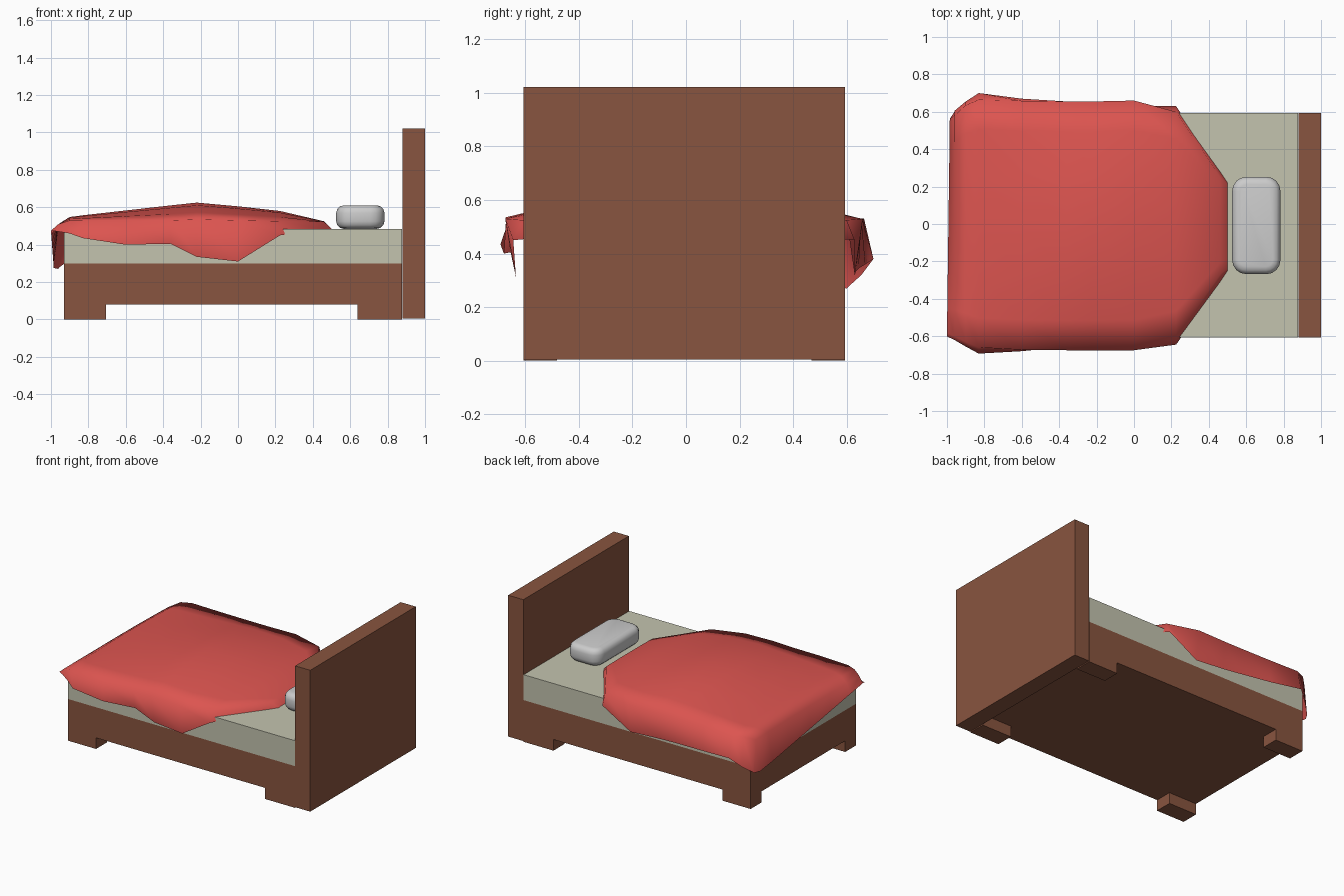
import bpy, bmesh

if "Cube" in bpy.data.objects:
    bpy.data.objects.remove(bpy.data.objects["Cube"])

def material(name, rgb):
    m = bpy.data.materials.new(name)
    m.diffuse_color = (*rgb, 1)
    m.use_nodes = True
    m.node_tree.nodes["Principled BSDF"].inputs["Base Color"].default_value = m.diffuse_color
    return m

wood = material("wood", (0.25, 0.09, 0.05))
cream = material("cream", (0.55, 0.55, 0.43))
red = material("red", (0.72, 0.09, 0.08))

def box(name, lo, hi, mat=None):
    bpy.ops.mesh.primitive_cube_add(size=1, location=[(a + b) / 2 for a, b in zip(lo, hi)])
    ob = bpy.context.object
    ob.name = name
    ob.scale = [b - a for a, b in zip(lo, hi)]
    bpy.ops.object.transform_apply(location=False, rotation=False, scale=True)
    if mat:
        ob.data.materials.append(mat)
    return ob

Y0, Y1 = -0.607, 0.593

# Frame, legs, headboard and mattress
box("bed_frame", (-0.93, Y0, 0.08), (0.877, Y1, 0.30), wood)
for xn, xa, xb in (("foot", -0.93, -0.705), ("head", 0.64, 0.877)):
    for yn, ya, yb in (("front", Y0, Y0 + 0.125), ("back", Y1 - 0.125, Y1)):
        box(f"{xn}_{yn}_leg", (xa, ya, 0), (xb, yb, 0.08), wood)
box("headboard", (0.88, Y0, 0.005), (1.0, Y1, 1.022), wood)
box("mattress", (-0.93, Y0, 0.30), (0.877, Y1, 0.483), cream)

# Rounded pillow
pillow = box("pillow", (0.525, -0.268, 0.485), (0.783, 0.252, 0.61))
bm = bmesh.new()
bm.from_mesh(pillow.data)
upright = [e for e in bm.edges if abs(e.verts[0].co.z - e.verts[1].co.z) > 0.01]
bmesh.ops.bevel(bm, geom=upright, offset=0.075, segments=4, profile=0.5, affect='EDGES')
rim = [e for e in bm.edges if abs(e.verts[0].co.z - e.verts[1].co.z) < 0.001]
bmesh.ops.bevel(bm, geom=rim, offset=0.04, segments=3, profile=0.5, affect='EDGES')
bm.to_mesh(pillow.data)
bm.free()
pillow.data.shade_smooth()

# Draped blanket: x, crown z, front shoulder y z, front hem y z, back shoulder y z, back hem y z
rows = [
    (0.50, 0.485, -0.24, 0.485, -0.25, 0.483, 0.21, 0.485, 0.22, 0.483),
    (0.46, 0.525, -0.27, 0.523, -0.31, 0.483, 0.25, 0.523, 0.28, 0.483),
    (0.225, 0.58, -0.61, 0.525, -0.645, 0.45, 0.60, 0.525, 0.63, 0.45),
    (0.00, 0.605, -0.675, 0.53, -0.635, 0.31, 0.66, 0.53, 0.63, 0.32),
    (-0.22, 0.625, -0.675, 0.535, -0.64, 0.335, 0.655, 0.53, 0.635, 0.335),
    (-0.36, 0.61, -0.675, 0.53, -0.655, 0.405, 0.655, 0.53, 0.645, 0.345),
    (-0.60, 0.583, -0.672, 0.53, -0.68, 0.40, 0.658, 0.53, 0.67, 0.36),
    (-0.83, 0.557, -0.66, 0.53, -0.693, 0.435, 0.665, 0.53, 0.70, 0.38),
    (-0.90, 0.548, -0.63, 0.53, -0.655, 0.46, 0.635, 0.53, 0.655, 0.32),
    (-0.96, 0.51, -0.60, 0.51, -0.62, 0.47, 0.58, 0.50, 0.605, 0.275),
]
bm = bmesh.new()
grid = []
for x, zc, fy, fz, gy, gz, by, bz, hy, hz in rows:
    line = [(gy, gz), (fy, fz)]
    for t in (0.12, 0.3, 0.5, 0.7, 0.88):
        end = fz if t < 0.5 else bz
        k = 1 - abs(2 * t - 1) ** 2
        line.append((fy + (by - fy) * t, end + (zc - end) * k))
    line += [(by, bz), (hy, hz)]
    grid.append([bm.verts.new((x, y, z)) for y, z in line])
# Foot hem sags from the front corner to the back corner
hem = []
for v in grid[-1]:
    t = min(1, max(0, (v.co.y + 0.6) / 1.15))
    hem.append(bm.verts.new((-1.0 + 0.015 * t, v.co.y * 0.97, 0.475 - 0.2 * t)))
hem[-1].co = (-0.96, 0.60, 0.27)
grid.append(hem)
for a, b in zip(grid, grid[1:]):
    for i in range(len(a) - 1):
        bm.faces.new((a[i], b[i], b[i + 1], a[i + 1]))
bmesh.ops.recalc_face_normals(bm, faces=bm.faces)
bm.normal_update()
if sum(f.normal.z for f in bm.faces) < 0:
    bmesh.ops.reverse_faces(bm, faces=bm.faces)
me = bpy.data.meshes.new("blanket")
bm.to_mesh(me)
bm.free()
me.materials.append(red)
me.shade_smooth()
bpy.context.collection.objects.link(bpy.data.objects.new("blanket", me))
